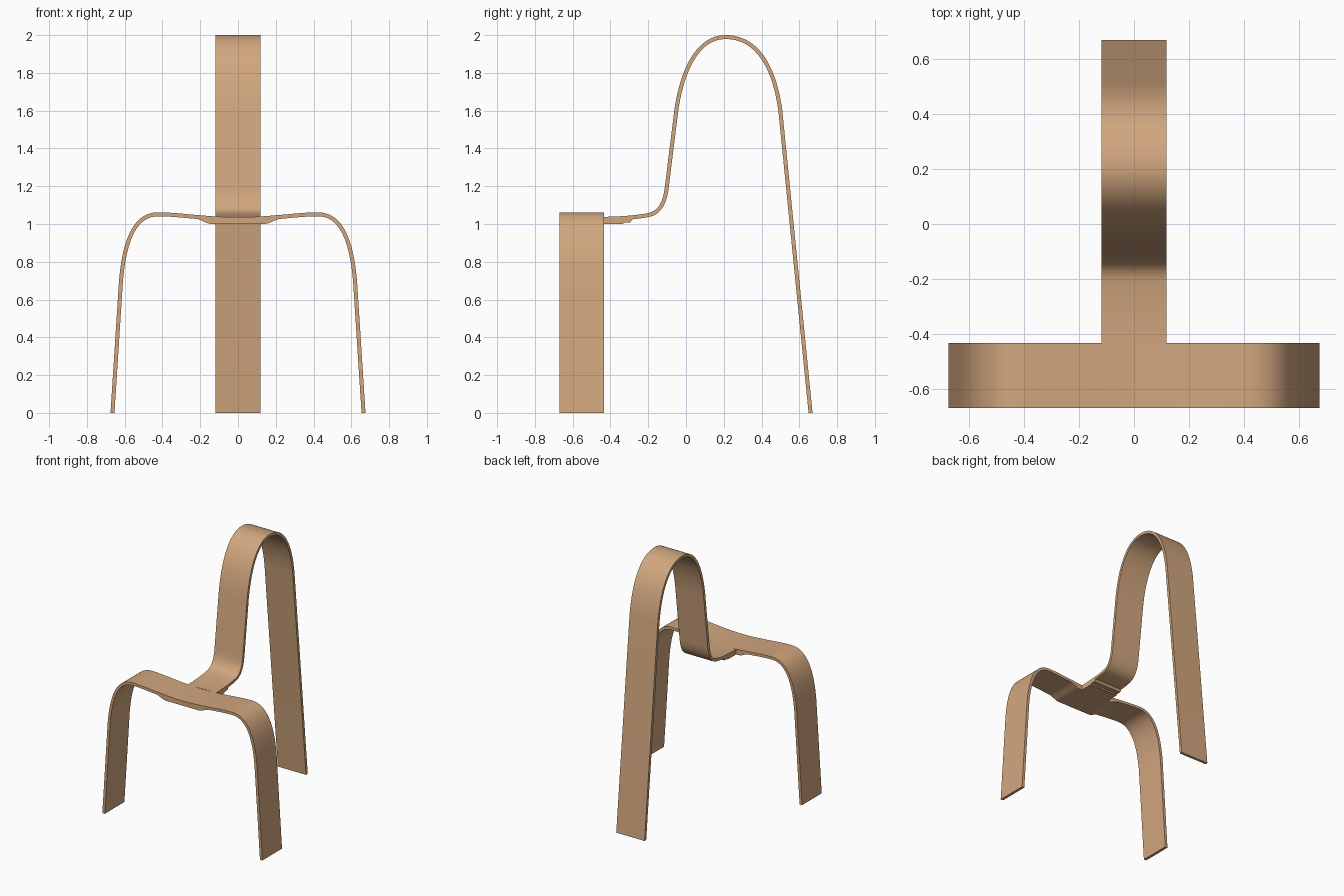
import bpy, bmesh
from mathutils import Vector
from mathutils.geometry import interpolate_bezier

if "Cube" in bpy.data.objects:
    bpy.data.objects.remove(bpy.data.objects["Cube"])

THICK = 0.021

wood = bpy.data.materials.new("bent_wood")
wood.diffuse_color = (0.64, 0.385, 0.21, 1)
wood.use_nodes = True
wood.node_tree.nodes["Principled BSDF"].inputs["Base Color"].default_value = wood.diffuse_color


def path(segments, n=24):
    """Join 2D line (2 points) and bezier (4 points) segments into one polyline."""
    pts = []
    for seg in segments:
        s = [Vector((a, b, 0)) for a, b in seg]
        new = s if len(s) == 2 else interpolate_bezier(*s, n + 1)
        pts += [Vector(p) for p in (new if not pts else new[1:])]
    return pts


def ribbon(name, outer, underside, to_3d, lo, hi):
    """Bent strip: offset the outer line to the right, then extrude from lo to hi."""
    inner = []
    for i, p in enumerate(outer):
        d = (outer[min(i + 1, len(outer) - 1)] - outer[max(i - 1, 0)]).normalized()
        q = p + Vector((d.y, -d.x, 0)) * THICK
        if p.y < 0.001:
            q.y = 0
        inner.append(underside(p, q))
    bm = bmesh.new()
    rings = [[bm.verts.new(to_3d(p.x, p.y, w)) for p, w in
              ((o, lo), (o, hi), (i, hi), (i, lo))] for o, i in zip(outer, inner)]
    for a, b in zip(rings, rings[1:]):
        for k in range(4):
            m = (k + 1) % 4
            bm.faces.new((a[k], a[m], b[m], b[k]))
    bm.faces.new(rings[0])
    bm.faces.new(rings[-1])
    bmesh.ops.recalc_face_normals(bm, faces=bm.faces)
    mesh = bpy.data.meshes.new(name)
    bm.to_mesh(mesh)
    bm.free()
    mesh.materials.append(wood)
    ob = bpy.data.objects.new(name, mesh)
    bpy.context.collection.objects.link(ob)
    bpy.ops.object.select_all(action='DESELECT')
    ob.select_set(True)
    bpy.context.view_layer.objects.active = ob
    bpy.ops.object.shade_smooth_by_angle(angle=0.5)


def seat_underside(p, q):
    # thicker pad beneath the middle of the seat
    if p.y > 0.9 and abs(p.x) < 0.21:
        t = min(1, (0.21 - abs(p.x)) / 0.06)
        q = Vector((p.x, q.y + (1.0 - q.y) * t, 0))
    return q


def tongue_underside(p, q):
    # thicker end where the back strip meets the seat
    if p.x < -0.29 and p.y < 1.2:
        q = Vector((p.x, 1.0 if p.x < -0.33 else 1.008, 0))
    elif p.x == -0.435:
        q.x = p.x
    return q


# front legs and seat: right half mirrored to the left
left = path([
    [(-0.675, 0), (-0.63, 0.70)],
    [(-0.63, 0.70), (-0.61, 0.93), (-0.55, 1.062), (-0.42, 1.062)],
    [(-0.42, 1.062), (-0.32, 1.062), (-0.16, 1.036), (0, 1.036)],
])
front = left + [Vector((-p.x, p.y, 0)) for p in reversed(left[:-1])]
ribbon("front_legs_and_seat", front, seat_underside,
       lambda a, b, w: (a, w, b), -0.67, -0.434)

# seat tongue, backrest, top arch and rear leg in one strip
back = path([
    [(-0.434, 1.038), (-0.36, 1.039), (-0.27, 1.044), (-0.20, 1.058)],
    [(-0.20, 1.058), (-0.145, 1.07), (-0.122, 1.12), (-0.113, 1.19)],
    [(-0.113, 1.19), (-0.062, 1.60)],
    [(-0.062, 1.60), (-0.03, 1.83), (0.06, 2.0), (0.21, 2.0)],
    [(0.21, 2.0), (0.37, 2.0), (0.475, 1.86), (0.51, 1.60)],
    [(0.51, 1.60), (0.67, 0)],
])
ribbon("backrest_and_rear_leg", back, tongue_underside,
       lambda a, b, w: (w, a, b), -0.119, 0.119)
